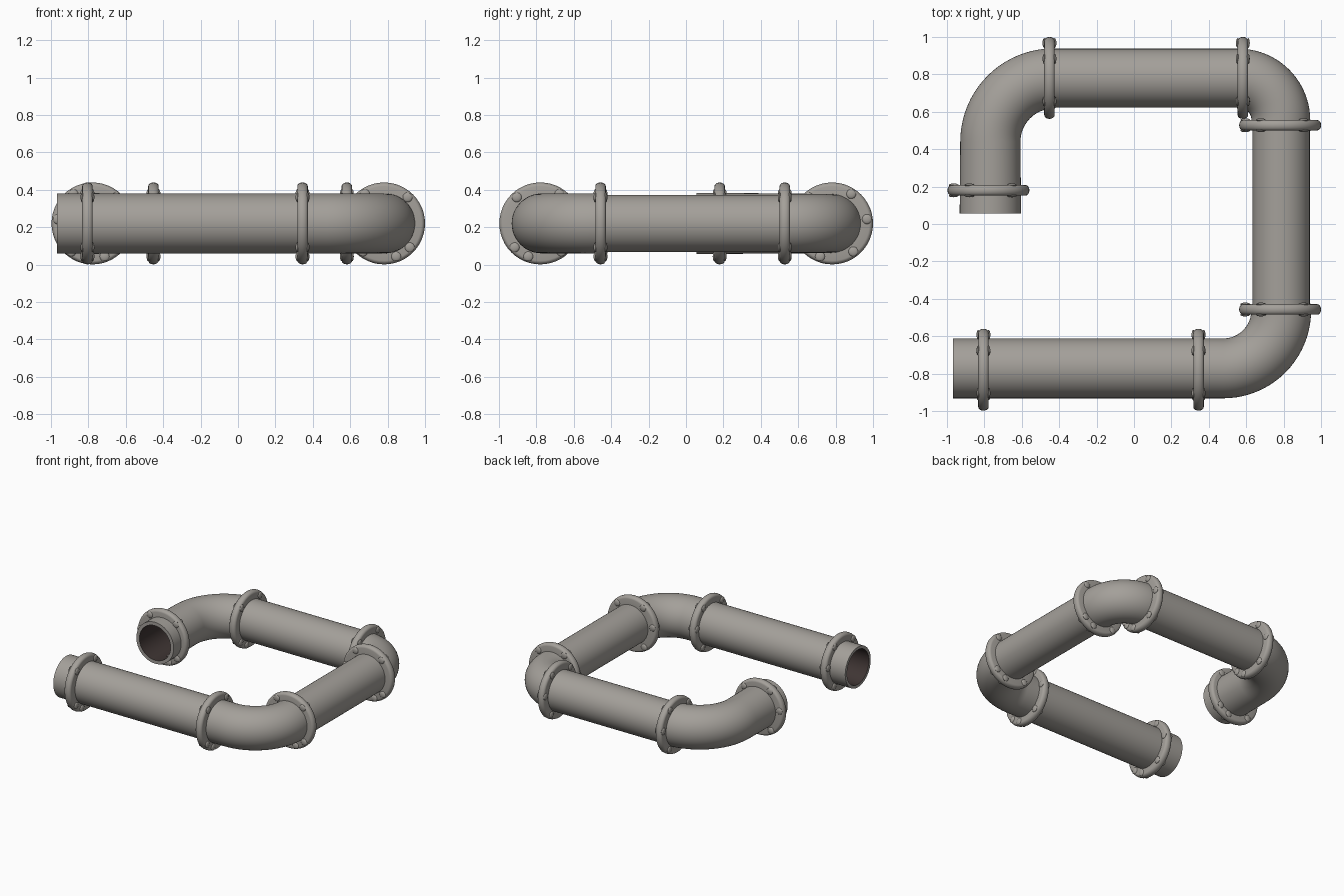
import bpy
import bmesh
from math import sin, cos, pi, radians
from mathutils import Matrix, Vector

cube = bpy.data.objects.get("Cube")
if cube:
    bpy.data.objects.remove(cube)

AXIS_Z = 0.22      # height of the pipe centre line
BORE = 0.137       # inner radius at the open ends
SIDES = 48
BOLT_ANGLES = (37, 97, 147, 222, 313, 340)


def material(name, colour):
    m = bpy.data.materials.new(name)
    m.use_nodes = True
    m.diffuse_color = colour
    m.node_tree.nodes["Principled BSDF"].inputs["Base Color"].default_value = colour
    return m


STEEL = material("warm grey steel", (0.37, 0.35, 0.322, 1))
DARK = material("dark bore", (0.05, 0.036, 0.034, 1))


def finish(name, bm, mats, angle=40):
    mesh = bpy.data.meshes.new(name)
    bmesh.ops.recalc_face_normals(bm, faces=bm.faces)
    bm.to_mesh(mesh)
    bm.free()
    for m in mats:
        mesh.materials.append(m)
    obj = bpy.data.objects.new(name, mesh)
    bpy.context.collection.objects.link(obj)
    bpy.ops.object.select_all(action='DESELECT')
    obj.select_set(True)
    bpy.context.view_layer.objects.active = obj
    bpy.ops.object.shade_smooth_by_angle(angle=radians(angle))


def sweep(name, stations, bore_spans=0):
    """Skin circles (x, y, heading, radius); the first spans get the dark bore."""
    bm = bmesh.new()
    rings = []
    for x, y, heading, r in stations:
        side = Vector((-sin(heading), cos(heading), 0))
        centre = Vector((x, y, AXIS_Z))
        rings.append([bm.verts.new(centre + side * r * cos(a) + Vector((0, 0, r * sin(a))))
                      for a in (2 * pi * i / SIDES for i in range(SIDES))])
    for k in range(len(rings) - 1):
        a, b = rings[k], rings[k + 1]
        for i in range(SIDES):
            j = (i + 1) % SIDES
            f = bm.faces.new((a[i], a[j], b[j], b[i]))
            f.material_index = 1 if k < bore_spans else 0
    finish(name, bm, [STEEL, DARK])


def bend(cx, cy, radius, start, r, steps=20):
    """Stations of a quarter turn, counter-clockwise from the start angle."""
    angles = [start + pi / 2 * i / steps for i in range(steps + 1)]
    return [(cx + radius * cos(a), cy + radius * sin(a), a + pi / 2, r) for a in angles]


def mouth(x, y, heading, r, depth):
    """Stations of an open end: dark bore, then a thin lip."""
    dx, dy = cos(heading) * depth, sin(heading) * depth
    return [(x + dx, y + dy, heading, 0.001), (x + dx, y + dy, heading, BORE),
            (x, y, heading, BORE), (x, y, heading, r)]


# Pipes and elbows, followed from the front open end
R = 0.16
sweep("front_pipe", mouth(-0.968, -0.772, 0, R, 0.9) + [(0.345, -0.772, 0, R)], 2)
sweep("front_elbow", [(0.345, -0.772, 0, R)] + bend(0.477, -0.462, 0.31, -pi / 2, R))
sweep("side_pipe", [(0.787, -0.462, pi / 2, 0.153), (0.787, 0.53, pi / 2, 0.153)])
sweep("back_right_elbow", [(0.785, 0.53, pi / 2, 0.157)] + bend(0.56, 0.555, 0.225, 0, 0.157))
sweep("back_pipe", [(0.585, 0.78, pi, 0.157), (-0.45, 0.78, pi, 0.157)])

# Last elbow runs back from its open end, so the bore depth is negative
sweep("back_left_elbow", mouth(-0.768, 0.057, -pi / 2, 0.164, -0.33)
      + bend(-0.43, 0.44, 0.338, pi / 2, 0.161)[::-1], 2)


def flange(name, x, y, heading):
    """Round-edged disc with domed bolts on both faces."""
    half, rim, edge = 0.028, 0.219, 0.02
    profile = [(0.14, -half)]
    for i in range(9):
        a = -pi / 2 + pi * i / 8
        profile.append((rim - edge + edge * cos(a), half * sin(a)))
    profile.append((0.14, half))
    bm = bmesh.new()
    rings = [[bm.verts.new((r * cos(a), r * sin(a), h))
              for a in (2 * pi * i / SIDES for i in range(SIDES))] for r, h in profile]
    for a, b in zip(rings, rings[1:] + rings[:1]):
        for i in range(SIDES):
            j = (i + 1) % SIDES
            bm.faces.new((a[i], a[j], b[j], b[i]))
    for a in map(radians, BOLT_ANGLES):
        for side in (-1, 1):
            place = Matrix.Translation((0.188 * cos(a), 0.188 * sin(a), side * half))
            bmesh.ops.create_uvsphere(bm, u_segments=14, v_segments=8, radius=0.026,
                                      matrix=place @ Matrix.Diagonal((1, 1, 0.35, 1)))
    turn = Matrix.Rotation(heading, 4, 'Z') @ Matrix.Rotation(pi / 2, 4, 'Y')
    bm.transform(Matrix.Translation((x, y, AXIS_Z)) @ turn)
    finish(name, bm, [STEEL], 50)


# Bolted flanges at every joint
flange("front_end_flange", -0.805, -0.779, 0)
flange("front_elbow_flange", 0.345, -0.779, 0)
flange("side_front_flange", 0.781, -0.457, pi / 2)
flange("side_back_flange", 0.781, 0.528, pi / 2)
flange("back_right_flange", 0.582, 0.781, 0)
flange("back_left_flange", -0.452, 0.781, 0)
flange("back_end_flange", -0.778, 0.18, pi / 2)
